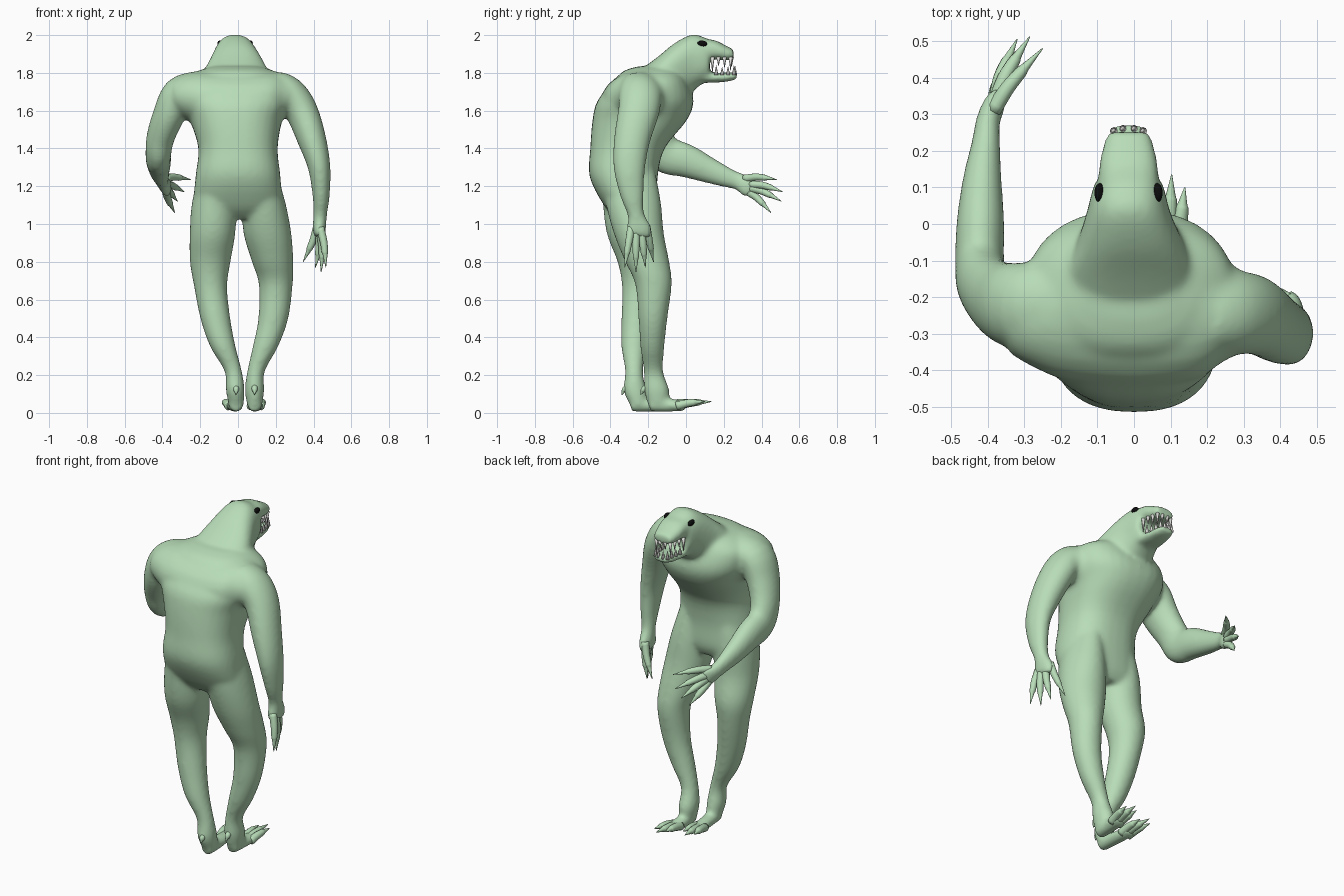
import bpy, bmesh, math
from mathutils import Vector, Matrix

def material(name, rgb):
    m = bpy.data.materials.new(name)
    m.diffuse_color = (*rgb, 1)
    return m

SKIN = material("green skin", (0.48, 0.72, 0.48))
TOOTH = material("tooth white", (0.75, 0.75, 0.72))
BLACK = material("eye black", (0.004, 0.004, 0.004))
X, Y, Z = Vector((1, 0, 0)), Vector((0, 1, 0)), Vector((0, 0, 1))

def spline(pts, steps):
    """Catmull-Rom through rows of (x, y, z, rx, ry)."""
    p = [pts[0]] + list(pts) + [pts[-1]]
    out = []
    for i in range(1, len(p) - 2):
        for s in range(steps):
            t = s / steps
            out.append([0.5 * (2*b + (c - a)*t + (2*a - 5*b + 4*c - d)*t*t + (3*b - a - 3*c + d)*t**3)
                        for a, b, c, d in zip(p[i-1], p[i], p[i+1], p[i+2])])
    out.append(list(pts[-1]))
    return out

def tube(bm, pts, axis=None, n=24, steps=4, power=2.0):
    """Closed tube with superelliptic sections; sections face the path or a fixed axis."""
    rows = spline(pts, steps)
    ref = Y if axis == X else X
    rings = []
    for i, (x, y, z, rx, ry) in enumerate(rows):
        a, b = rows[max(i - 1, 0)], rows[min(i + 1, len(rows) - 1)]
        t = axis or (Vector(b[:3]) - Vector(a[:3])).normalized()
        u = (ref - t * ref.dot(t)).normalized()
        v = t.cross(u)
        ring = []
        for k in range(n):
            c, s = math.cos(k * math.tau / n), math.sin(k * math.tau / n)
            cu = math.copysign(abs(c) ** (2 / power), c) * rx
            sv = math.copysign(abs(s) ** (2 / power), s) * ry
            ring.append(bm.verts.new(Vector((x, y, z)) + u * cu + v * sv))
        rings.append(ring)
    for r, q in zip(rings, rings[1:]):
        for k in range(n):
            bm.faces.new((r[k], r[(k + 1) % n], q[(k + 1) % n], q[k]))
    bm.faces.new(rings[0][::-1])
    bm.faces.new(rings[-1])

def finish(bm, name, mat):
    bmesh.ops.recalc_face_normals(bm, faces=bm.faces)
    for f in bm.faces:
        f.smooth = True
    me = bpy.data.meshes.new(name)
    bm.to_mesh(me)
    bm.free()
    me.materials.append(mat)
    ob = bpy.data.objects.new(name, me)
    bpy.context.collection.objects.link(ob)
    return ob

body = bmesh.new()
# torso, hunched forward toward +y
tube(body, [(.01, -.275, 1.03, .16, .09), (0, -.295, 1.10, .23, .14), (0, -.33, 1.25, .225, .18),
            (0, -.31, 1.40, .21, .197), (-.01, -.245, 1.55, .245, .25), (-.01, -.215, 1.65, .285, .255),
            (-.01, -.19, 1.75, .28, .20), (-.01, -.18, 1.81, .20, .15), (-.01, -.17, 1.835, .12, .08)],
     Z, 32, power=2.4)
# broad shoulder girdle
tube(body, [(-.34, -.245, 1.68, .11, .085), (-.28, -.245, 1.675, .145, .12), (-.18, -.22, 1.66, .21, .155),
            (0, -.215, 1.65, .235, .165), (.16, -.22, 1.66, .21, .155), (.24, -.235, 1.675, .145, .12),
            (.30, -.24, 1.68, .11, .085)], X, power=2.0)
# neck and skull
tube(body, [(-.01, -.25, 1.68, .20, .13), (-.01, -.15, 1.72, .19, .165), (-.01, -.06, 1.79, .15, .168),
            (-.015, .03, 1.85, .115, .153), (-.015, .09, 1.868, .10, .123), (-.015, .125, 1.865, .088, .105)],
     Y, 32, power=2.4)
# upper snout and lower jaw
tube(body, [(-.015, .05, 1.925, .09, .06), (-.015, .15, 1.922, .082, .052),
            (-.015, .21, 1.905, .072, .04), (-.015, .252, 1.898, .057, .028)], Y, power=2.5)
tube(body, [(-.015, .06, 1.785, .08, .035), (-.015, .14, 1.775, .07, .027),
            (-.015, .22, 1.778, .06, .024), (-.015, .27, 1.785, .045, .019)], Y, power=2.5)
# hanging right arm, raised left arm
tube(body, [(.20, -.23, 1.73, .08, .11), (.27, -.24, 1.69, .09, .115), (.335, -.25, 1.60, .087, .11),
            (.39, -.285, 1.45, .077, .097), (.43, -.30, 1.30, .06, .085), (.44, -.285, 1.15, .046, .063),
            (.435, -.265, 1.05, .037, .045), (.43, -.25, .97, .035, .07), (.43, -.25, .93, .025, .06)])
tube(body, [(-.21, -.23, 1.73, .08, .12), (-.31, -.225, 1.69, .09, .12), (-.365, -.21, 1.58, .085, .11),
            (-.41, -.165, 1.46, .075, .095), (-.422, -.11, 1.37, .068, .10), (-.42, 0, 1.335, .066, .09),
            (-.415, .12, 1.285, .054, .07), (-.405, .22, 1.245, .04, .054), (-.40, .28, 1.225, .034, .047),
            (-.38, .33, 1.20, .03, .06), (-.37, .36, 1.19, .018, .05)])
# legs, right one stepping forward
tube(body, [(.11, -.31, 1.32, .08, .14), (.135, -.28, 1.12, .115, .147), (.156, -.25, .95, .127, .133),
            (.183, -.205, .80, .11, .117), (.20, -.172, .68, .09, .097), (.187, -.175, .50, .08, .077),
            (.145, -.178, .35, .068, .064), (.095, -.172, .22, .047, .052), (.088, -.155, .12, .052, .068),
            (.088, -.15, .04, .04, .052)], Z)
tube(body, [(-.11, -.32, 1.32, .08, .14), (-.125, -.30, 1.12, .118, .142), (-.135, -.29, .95, .121, .13),
            (-.147, -.25, .80, .108, .113), (-.145, -.245, .67, .088, .094), (-.12, -.262, .50, .08, .08),
            (-.08, -.275, .35, .068, .068), (-.025, -.275, .22, .047, .048), (-.015, -.27, .12, .05, .062),
            (-.01, -.25, .04, .04, .047)], Z)
FEET = [("right", .088, -.15, .015, 0), ("left", -.01, -.25, -.035, .04)]  # name, ankle, sideways turn, extra length
for _, x, y, turn, extra in FEET:
    tube(body, [(x, y - .04, .042, .036, .037), (x + turn * .15, y + .06, .04, .04, .035),
                (x + turn * .5, y + .15 + extra, .038, .042, .027)], Y)
ob = finish(body, "body", SKIN)
rm = ob.modifiers.new("merge", 'REMESH')
rm.mode, rm.voxel_size, rm.use_smooth_shade = 'VOXEL', 0.010, True
sm = ob.modifiers.new("soften", 'SMOOTH')
sm.factor, sm.iterations = 0.5, 22

# tapered digits ending in claws
def digit(bm, base, tip, r, bow):
    a, b = Vector(base), Vector(tip)
    row = lambda t, k, q: (*(a.lerp(b, t) + Vector(bow) * k), q, q)
    tube(bm, [row(0, 0, r), row(.35, 1, r * .9), row(.62, .8, r * .75),
              row(.7, .7, r * .55), row(1, 0, .0015)], n=10, steps=3)

HANDS = {
    "right_fingers": ((0.008, 0, 0), [
        ((.435, -.29, .98), (.465, -.325, .77)), ((.435, -.265, .96), (.44, -.265, .745)),
        ((.43, -.235, .96), (.41, -.215, .77)), ((.42, -.21, .99), (.345, -.172, .80))]),
    "left_fingers": ((-.01, 0, .01), [
        ((-.385, .31, 1.24), (-.25, .48, 1.235)), ((-.375, .34, 1.21), (-.285, .512, 1.17)),
        ((-.375, .34, 1.19), (-.32, .505, 1.12)), ((-.38, .33, 1.17), (-.335, .45, 1.06))])}
for name, (bow, fingers) in HANDS.items():
    bm = bmesh.new()
    for base, tip in fingers:
        digit(bm, base, tip, .022, bow)
    finish(bm, name, SKIN)

# toes and heel spurs
for side, x, y, turn, extra in FEET:
    bm = bmesh.new()
    for dx, reach in ((-.03, .25), (0, .285), (.03, .25)):
        digit(bm, (x + dx * .8 + turn * .4, y + .10 + extra, .036),
              (x + dx * 1.2 + turn, y + reach + extra, .06), .024, (0, 0, .006))
    digit(bm, (x, y - .045, .14), (x, y - .09, .095), .018, (0, -.008, .006))
    finish(bm, side + "_toes", SKIN)

# teeth around both jaws: U-shaped rows of cones
def tooth_row(name, z, half_back, half_front, y0, y1, direction, heights):
    bm = bmesh.new()
    spots = []
    for i, h in enumerate(heights):
        t = i / (len(heights) - 1)
        w = half_back + (half_front - half_back) * t
        spots += [(s * w, y0 + (y1 - y0) * t, h) for s in (-1, 1)]
    spots += [(s * half_front * .38, y1 + .006, .035) for s in (-1, 1)]
    for x, y, h in spots:
        rot = Matrix.Rotation(0 if direction > 0 else math.pi, 4, 'X')
        bmesh.ops.create_cone(bm, cap_ends=True, segments=8, radius1=.011, radius2=.0008, depth=h + .012,
                              matrix=Matrix.Translation((x - .015, y, z + direction * h * .5)) @ rot)
    finish(bm, name, TOOTH)

tooth_row("upper_teeth", 1.877, .066, .046, .14, .236, -1, (.07, .035, .045, .06))
tooth_row("lower_teeth", 1.795, .057, .040, .16, .254, 1, (.04, .03, .035, .04))

# eyes
for s, side in ((-1, "left"), (1, "right")):
    bm = bmesh.new()
    bmesh.ops.create_uvsphere(bm, u_segments=20, v_segments=12, radius=1,
                              matrix=Matrix.Translation((-.015 + s * .078, .085, 1.953))
                              @ Matrix.Rotation(s * .5, 4, 'Y') @ Matrix.Diagonal((.014, .027, .019, 1)))
    finish(bm, side + "_eye", BLACK)
